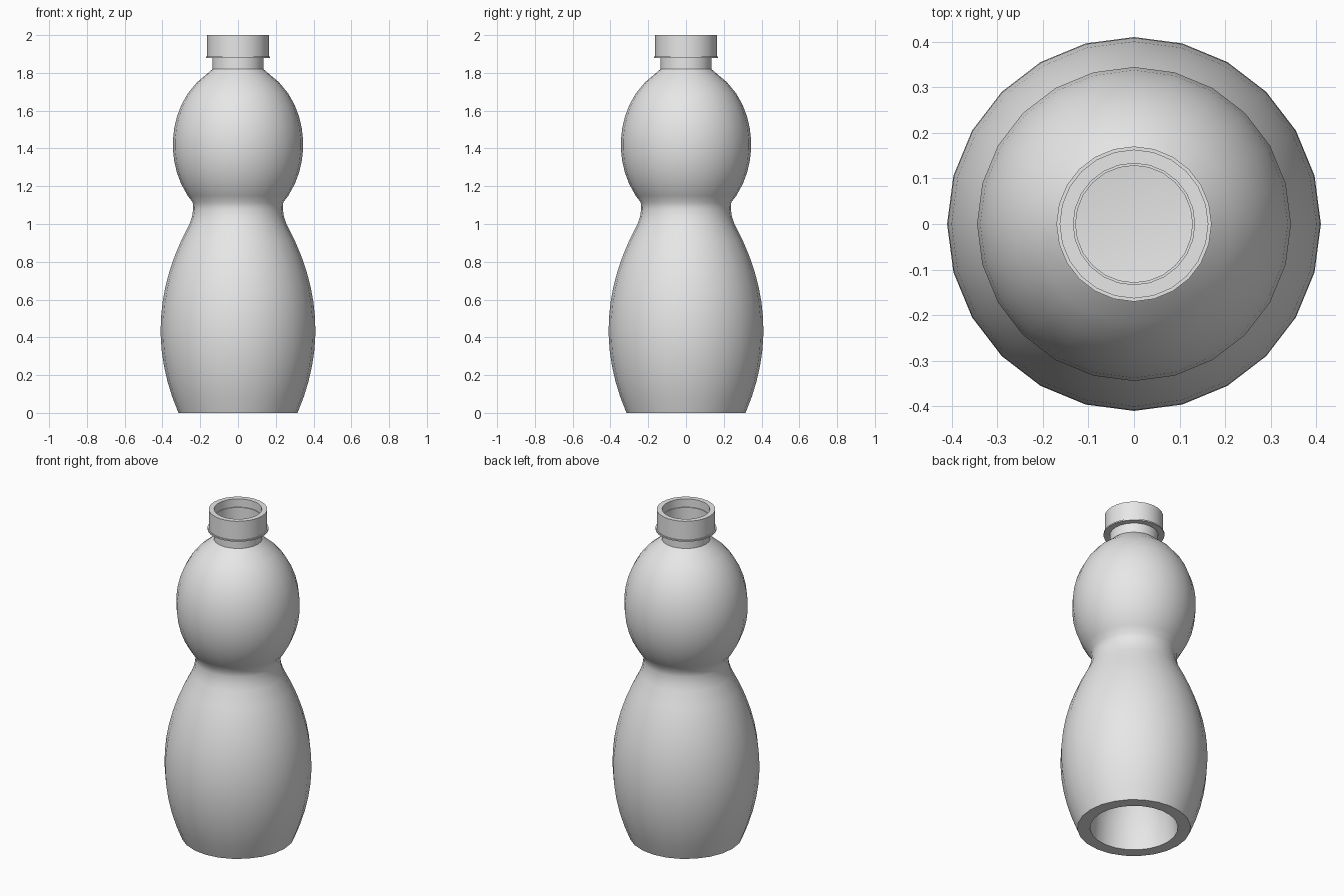
import bpy
import bmesh
import math

SIDES = 24

cube = bpy.data.objects.get("Cube")
if cube:
    bpy.data.objects.remove(cube, do_unlink=True)

grey = bpy.data.materials.new("plain_grey")
grey.use_nodes = True
colour = (0.8, 0.8, 0.8, 1)
grey.diffuse_color = colour
grey.node_tree.nodes["Principled BSDF"].inputs["Base Color"].default_value = colour


def lathe(name, profile, closed=False):
    """Turn a (radius, height) profile around the z axis."""
    bm = bmesh.new()
    verts = [bm.verts.new((r, 0, z)) for r, z in profile]
    pairs = list(zip(verts, verts[1:]))
    if closed:
        pairs.append((verts[-1], verts[0]))
    edges = [bm.edges.new(p) for p in pairs]
    bmesh.ops.spin(bm, geom=verts + edges, cent=(0, 0, 0), axis=(0, 0, 1),
                   angle=math.tau, steps=SIDES, use_duplicate=False)
    bmesh.ops.remove_doubles(bm, verts=bm.verts, dist=0.0005)
    bmesh.ops.recalc_face_normals(bm, faces=bm.faces)
    mesh = bpy.data.meshes.new(name)
    bm.to_mesh(mesh)
    bm.free()
    mesh.materials.append(grey)
    obj = bpy.data.objects.new(name, mesh)
    bpy.context.collection.objects.link(obj)
    bpy.ops.object.select_all(action="DESELECT")
    obj.select_set(True)
    bpy.context.view_layer.objects.active = obj
    bpy.ops.object.shade_smooth_by_angle(angle=math.radians(35))
    return obj


def lower_bulge(z):
    return 0.41 - 0.49 * (z - 0.44) ** 2


def upper_bulge(z):
    return 0.345 * math.sqrt(1 - ((z - 1.42) / 0.425) ** 2)


# Outer wall: lower bulge, rounded waist, upper bulge
wall = [(lower_bulge(i / 12), i / 12) for i in range(13)]
wall += [(0.243, 1.04), (0.237, 1.08), (0.24, 1.115)]
wall += [(upper_bulge(z), z) for z in
         [1.15 + 0.06 * i for i in range(11)] + [1.79]]
wall.append((0.135, 1.82))

# Hollow underside, outer wall, neck tube, then the inside down to its floor
underside = [(0, 0.35), (0.1, 0.335), (0.185, 0.28), (0.235, 0.15), (0.245, 0)]
neck = [(0.135, 1.95), (0.128, 1.95), (0.128, 1.81)]
inside = [(r - 0.03, z) for r, z in reversed(wall) if 0.45 < z < 1.78]
floor = [(0.33, 0.42), (0.2, 0.385), (0, 0.375)]
lathe("bottle_body", underside + wall + neck + inside + floor)

# Collar around the mouth
lathe("neck_collar", [(0.133, 1.885), (0.163, 1.885), (0.163, 2), (0.133, 2)], closed=True)

# Thin flange under the collar
lathe("neck_flange", [(0.133, 1.878), (0.17, 1.878), (0.17, 1.886), (0.133, 1.886)], closed=True)
